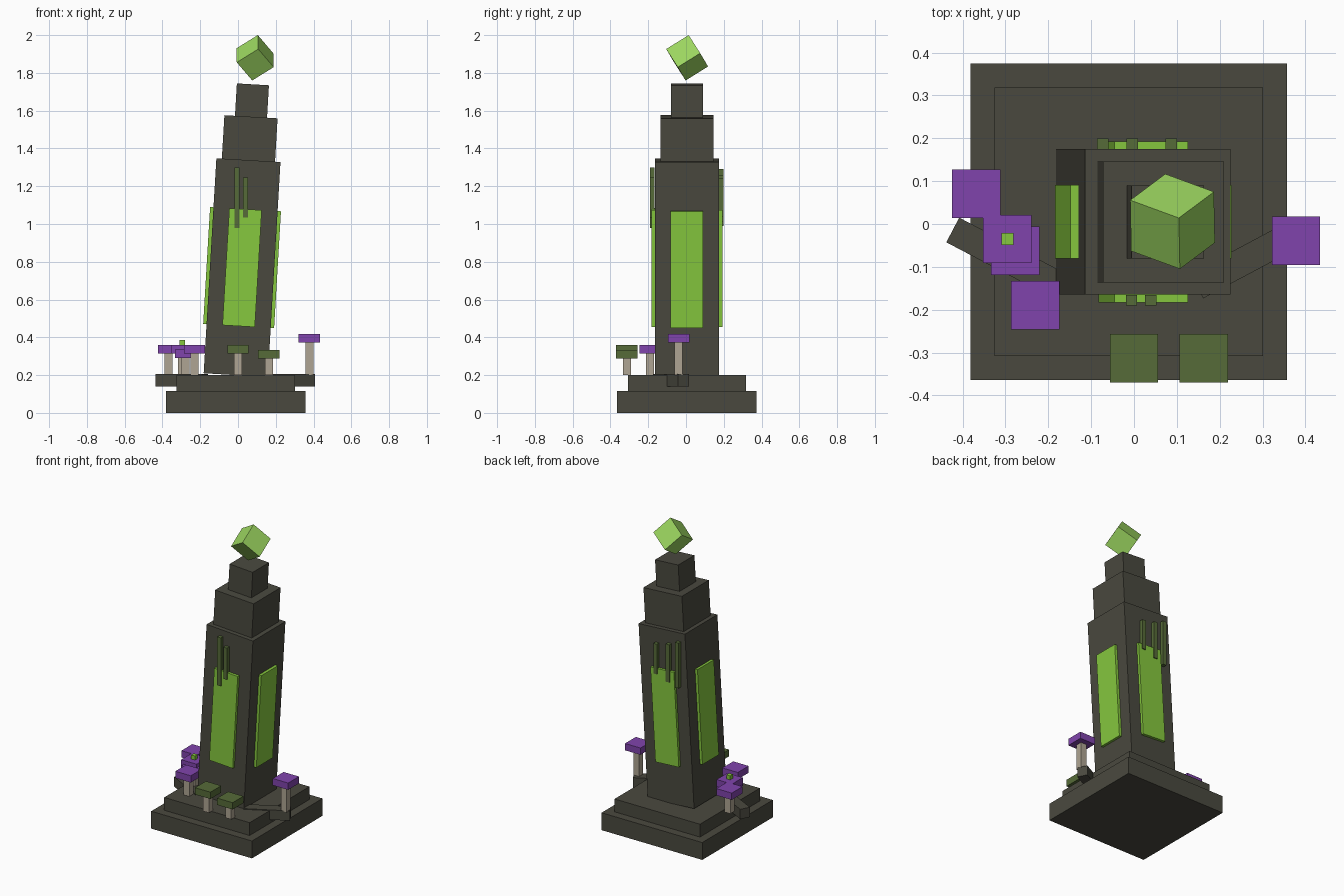
import bpy, math
from mathutils import Matrix, Vector

if "Cube" in bpy.data.objects:
    bpy.data.objects.remove(bpy.data.objects["Cube"])


def material(name, hex_code):
    def lin(v):
        return v / 12.92 if v <= 0.04045 else ((v + 0.055) / 1.055) ** 2.4
    m = bpy.data.materials.new(name)
    rgb = [lin(int(hex_code[i:i + 2], 16) / 255) for i in (0, 2, 4)]
    m.diffuse_color = (*rgb, 1)
    m.use_nodes = True
    m.node_tree.nodes["Principled BSDF"].inputs["Base Color"].default_value = m.diffuse_color
    return m


STONE = material("dark stone", "4A493F")
PANEL = material("glowing green", "86C83E")
CRYSTAL = material("pale green", "9CD660")
MOSS = material("moss green", "566B38")
PURPLE = material("purple", "8044AC")
STEM = material("beige", "AFA593")


def box(name, center, size, mat, frame=Matrix()):
    """Box with its size baked in, placed in a local frame."""
    bpy.ops.mesh.primitive_cube_add(size=1)
    ob = bpy.context.object
    ob.name = name
    ob.data.transform(Matrix.Diagonal((*size, 1)))
    ob.matrix_world = frame @ Matrix.Translation(center)
    ob.data.materials.append(mat)
    return ob


# Stepped base
CX, CY = -0.012, 0.005
box("base_slab", (CX, CY, 0.0575), (0.738, 0.738, 0.115), STONE)
box("base_step", (CX, CY, 0.1575), (0.626, 0.626, 0.085), STONE)

# Leaning tower, built in a tilted frame standing on the step
lean = Matrix.Translation((CX, CY, 0.2)) @ Matrix.Rotation(0.059, 4, 'Y')
for name, low, high, width in (("tower_shaft", 0, 1.14, 0.34),
                               ("tower_shoulder", 1.14, 1.37, 0.282),
                               ("tower_cap", 1.37, 1.542, 0.17)):
    box(name, (0, 0, (low + high) / 2), (width, width, high - low), STONE, lean)

# Glowing panel on each of the four sides
for i in range(4):
    turn = lean @ Matrix.Rotation(i * math.pi / 2, 4, 'Z')
    box("glow_panel", (0, -0.175, 0.57), (0.172, 0.026, 0.62), PANEL, turn)

# Hanging vines, upright: x, y, bottom, top
for x, y, low, high in ((-0.006, -0.178, 0.98, 1.30), (0.039, -0.178, 1.035, 1.245),
                        (0.087, 0.187, 1.04, 1.24), (-0.004, 0.187, 1.01, 1.26),
                        (-0.073, 0.187, 0.99, 1.29)):
    box("vine", (x, y, (low + high) / 2), (0.026, 0.025, high - low), MOSS)

# Floating crystal cube, tumbled about two edge directions
a = Vector((-0.1145, 0.042, -0.071)).normalized()
c = Vector((0, -0.119, -0.076))
c = (c - a * c.dot(a)).normalized()
tumble = Matrix((a, c.cross(a), c)).transposed().to_4x4()
box("floating_crystal", (0, 0, 0), (0.14, 0.14, 0.14), CRYSTAL,
    Matrix.Translation((0.09, 0.006, 1.88)) @ tumble)

# Roots breaking out of both sides
for x, angle in ((0.27, 28), (-0.299, -27.7)):
    frame = Matrix.Translation((x, -0.079, 0.1725)) @ Matrix.Rotation(math.radians(angle), 4, 'Z')
    box("root", (0, 0, 0), (0.28, 0.065, 0.065), STONE, frame)

# Square mushrooms: x, y, top of cap, cap colour
for x, y, top, mat in ((-0.368, 0.071, 0.36, PURPLE), (-0.296, -0.035, 0.36, PURPLE),
                       (-0.277, -0.062, 0.335, PURPLE), (-0.23, -0.19, 0.36, PURPLE),
                       (0.378, -0.039, 0.417, PURPLE), (0, -0.313, 0.36, MOSS),
                       (0.163, -0.313, 0.334, MOSS)):
    box("mushroom_cap", (x, y, top - 0.0225), (0.113, 0.113, 0.045), mat)
    height = top - 0.045 - 0.2
    box("mushroom_stem", (x, y, 0.2 + height / 2), (0.042, 0.042, height), STEM)

# Glowing spot on one cap
box("cap_spot", (-0.295, -0.035, 0.3725), (0.028, 0.028, 0.028), PANEL)
